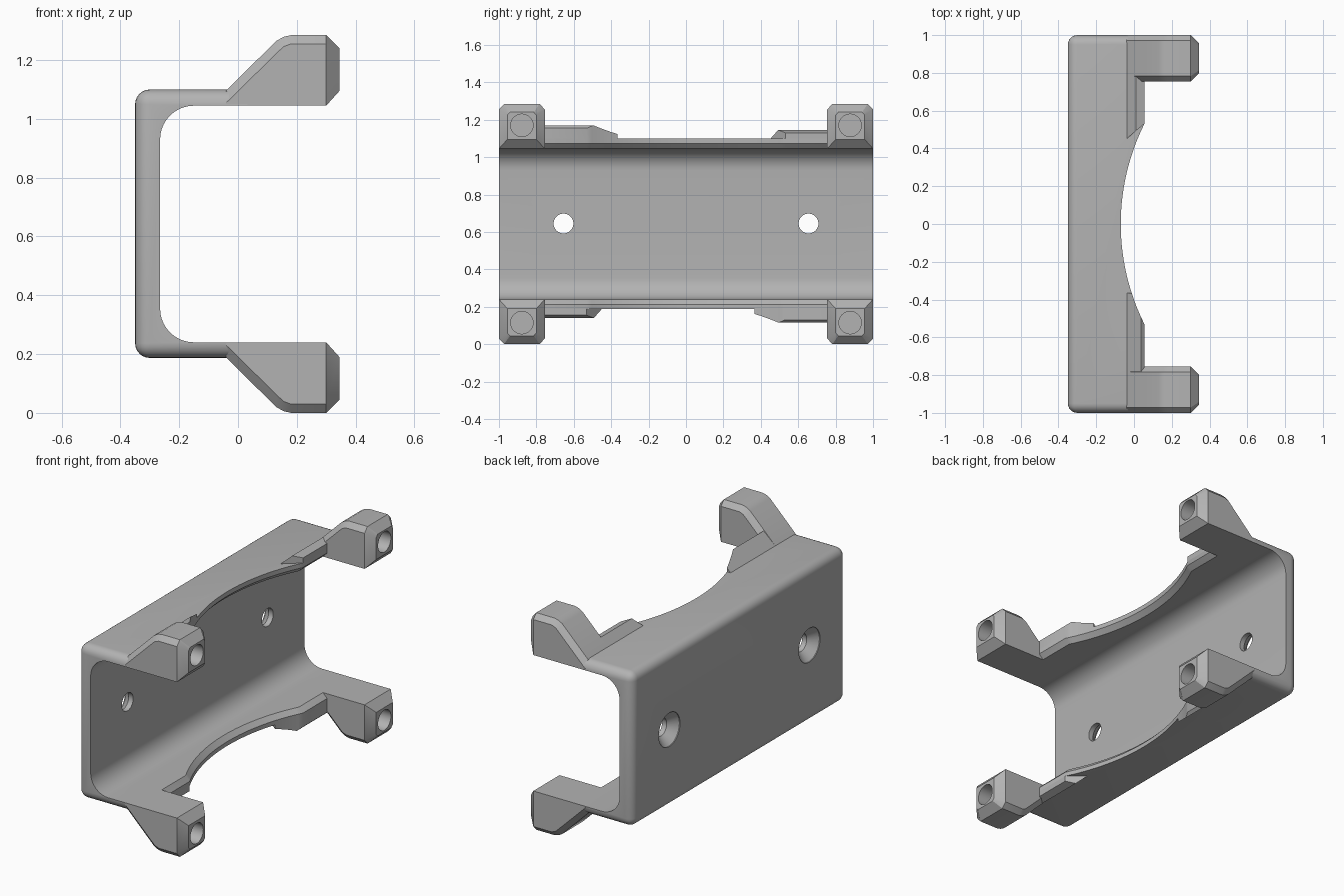
import bpy, bmesh, math

old = bpy.data.objects.get("Cube")
if old:
    bpy.data.objects.remove(old, do_unlink=True)

grey = bpy.data.materials.new("light grey plastic")
grey.use_nodes = True
colour = (0.45, 0.45, 0.45, 1)
grey.diffuse_color = colour
grey.node_tree.nodes["Principled BSDF"].inputs["Base Color"].default_value = colour

TOP = 1.285      # full height, used to mirror upper parts down
EDGE_X = 0.055   # straight edge of the flanges
SPAN = 2 * math.pi


def loft(name, rings):
    """Closed solid through rings that all have the same number of points."""
    bm = bmesh.new()
    loops = [[bm.verts.new(p) for p in ring] for ring in rings]
    n = len(loops[0])
    for a, b in zip(loops, loops[1:]):
        for i in range(n):
            j = (i + 1) % n
            bm.faces.new((a[i], a[j], b[j], b[i]))
    bm.faces.new(loops[0])
    bm.faces.new(loops[-1])
    bmesh.ops.recalc_face_normals(bm, faces=bm.faces)
    mesh = bpy.data.meshes.new(name)
    bm.to_mesh(mesh)
    bm.free()
    mesh.materials.append(grey)
    obj = bpy.data.objects.new(name, mesh)
    bpy.context.collection.objects.link(obj)
    return obj


def select(obj):
    bpy.ops.object.select_all(action='DESELECT')
    obj.select_set(True)
    bpy.context.view_layer.objects.active = obj


def apply(obj, mod):
    select(obj)
    bpy.ops.object.modifier_apply(modifier=mod.name)


def cut(obj, cutter, keep=False):
    mod = obj.modifiers.new("cut", 'BOOLEAN')
    mod.operation = 'DIFFERENCE'
    mod.solver = 'EXACT'
    mod.object = cutter
    apply(obj, mod)
    if not keep:
        bpy.data.objects.remove(cutter, do_unlink=True)


def smooth(obj):
    select(obj)
    bpy.ops.object.shade_smooth_by_angle(angle=math.radians(30))


def round_cutter(y, z, stations, n=32):
    """Turned shape along x from (x, radius) stations."""
    return loft("hole_cutter", [
        [(x, y + r * math.cos(SPAN * i / n), z + r * math.sin(SPAN * i / n))
         for i in range(n)] for x, r in stations])


def edge_plan(z, offset):
    """Plan of the scooped flange opening at one height."""
    radius, depth, half = 1.186, -0.07, 0.53
    pts = [(0.8, -1.2), (EDGE_X - offset, -1.2)]
    for i in range(41):
        y = -half + 2 * half * i / 40
        x = depth + radius - math.sqrt(radius ** 2 - y ** 2)
        pts.append((x - offset, y))
    pts += [(EDGE_X - offset, 1.2), (0.8, 1.2)]
    return [(x, y, z) for x, y in pts]


# Channel body: rounded block
body = loft("channel_body", [[(-0.35, y, 0.187), (0.6, y, 0.187),
                              (0.6, y, 1.1), (-0.35, y, 1.1)] for y in (-1, 1)])
bevel = body.modifiers.new("rounding", 'BEVEL')
bevel.width = 0.05
bevel.segments = 6
apply(body, bevel)

# Hollow the channel with rounded inner corners
profile = [(0.9, 0.24)]
for cz, start in ((0.355, 1.5), (0.93, 1.0)):
    for i in range(11):
        a = math.pi * (start - 0.5 * i / 10)
        profile.append((-0.15 + 0.115 * math.cos(a), cz + 0.115 * math.sin(a)))
profile.append((0.9, 1.045))
cut(body, loft("hollow_cutter", [[(x, y, z) for x, z in profile] for y in (-1.2, 1.2)]))

# Scooped flange edges with an inner chamfer
scoop = loft("scoop_cutter", [edge_plan(z, o) for z, o in (
    (-0.2, 0), (0.212, 0), (0.24, 0.027), (1.045, 0.027), (1.073, 0), (1.5, 0))])
cut(body, scoop, keep=True)

# Countersunk screw holes in the back wall
for y in (-0.655, 0.655):
    cut(body, round_cutter(y, 0.645, [(-0.37, 0.1), (-0.345, 0.1), (-0.295, 0.053), (-0.2, 0.053)]))
smooth(body)

# Arm sections: x, half width, inset at the crest, base, shoulder, crest
SECTIONS = [
    (-0.04, 0.1225, 0.028, 1.045, 1.055, 1.097),
    (0.13, 0.1225, 0.028, 1.045, 1.222, 1.265),
    (0.155, 0.1225, 0.028, 1.045, 1.246, 1.279),
    (0.18, 0.1225, 0.028, 1.045, 1.255, 1.285),
    (0.30, 0.1225, 0.028, 1.045, 1.255, 1.285),
    (0.345, 0.0775, 0.014, 1.095, 1.225, 1.24),
]

for level in ("upper", "lower"):
    flip = (lambda z: z) if level == "upper" else (lambda z: TOP - z)
    for end, side in (("front", -1), ("rear", 1)):
        # Corner arm with a blind screw hole in its tip
        cy = side * 0.8775
        arm = loft(f"{level}_{end}_arm", [
            [(x, cy - w, flip(b)), (x, cy + w, flip(b)), (x, cy + w, flip(s)),
             (x, cy + w - c, flip(t)), (x, cy - w + c, flip(t)), (x, cy - w, flip(s))]
            for x, w, c, b, s, t in SECTIONS])
        cut(arm, round_cutter(cy, flip(1.17), [(0.15, 0.06), (0.4, 0.06)]))
        smooth(arm)

        # Sloped rib joining the arm to the flange; tall and short ribs alternate
        tall = (level == "upper") == (end == "front")
        crest = [(0.038, 1.17), (EDGE_X, 1.155)] if tall else [(0.01, 1.145), (EDGE_X, 1.13)]
        outline = [(-0.04, 1.08), (-0.04, 1.097)] + crest + [(EDGE_X, 1.08)]
        slant = 0 if tall else 0.85
        begin = 0.365 if tall else 0.45
        rib = loft(f"{level}_{end}_rib", [
            [(x, side * (begin + slant * (x + 0.04)), flip(z)) for x, z in outline],
            [(x, side * 0.8, flip(z)) for x, z in outline]])
        cut(rib, scoop, keep=True)
        smooth(rib)

bpy.data.objects.remove(scoop, do_unlink=True)
